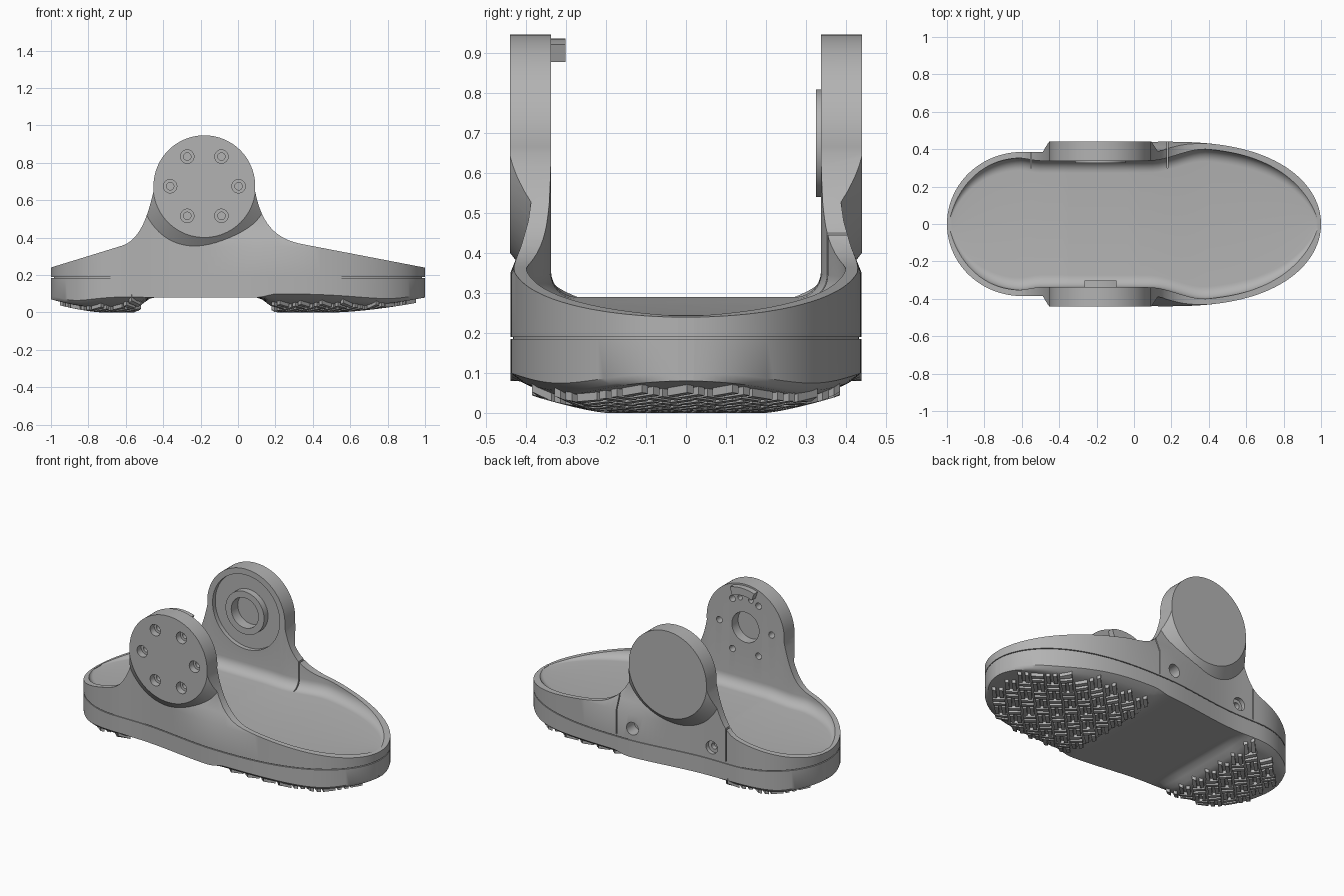
import bpy, bmesh, math
from mathutils import Matrix, Vector
from mathutils.geometry import interpolate_bezier

cube = bpy.data.objects.get("Cube")
if cube:
    bpy.data.objects.remove(cube, do_unlink=True)

grey = bpy.data.materials.new("plain grey")
grey.use_nodes = True
grey.diffuse_color = (0.45, 0.45, 0.45, 1)
grey.node_tree.nodes["Principled BSDF"].inputs["Base Color"].default_value = (0.45, 0.45, 0.45, 1)

AX, AZ, AR = -0.18, 0.675, 0.272      # ankle axis and disc radius
WALL = 0.338                          # inner face of the ankle arms
N = 96
STATIONS = [-math.cos(math.pi * i / N) for i in range(N + 1)]


def clamp(v):
    return max(0.0, min(1.0, v))


def smooth(a, b, v):
    t = clamp((v - a) / (b - a))
    return t * t * (3 - 2 * t)


def half_width(x):
    if x < -0.6:
        w = 0.385 * math.sqrt(max(0, 1 - ((x + 0.6) / 0.4) ** 2))
    elif x < 0.15:
        w = 0.385 + 0.055 * smooth(-0.45, 0.15, x)
    else:
        w = 0.44 * math.sqrt(max(0, 1 - ((x - 0.15) / 0.85) ** 2.6))
    return max(w, 0.02)


def finish(name, bm):
    bmesh.ops.recalc_face_normals(bm, faces=bm.faces)
    mesh = bpy.data.meshes.new(name)
    bm.to_mesh(mesh)
    bm.free()
    mesh.materials.append(grey)
    ob = bpy.data.objects.new(name, mesh)
    bpy.context.collection.objects.link(ob)
    return ob


def loft(name, rings):
    """Closed rings joined by quads and capped at both ends."""
    bm = bmesh.new()
    loops = [[bm.verts.new(p) for p in ring] for ring in rings]
    n = len(loops[0])
    for a, b in zip(loops, loops[1:]):
        for i in range(n):
            bm.faces.new((a[i], a[(i + 1) % n], b[(i + 1) % n], b[i]))
    bm.faces.new(loops[0])
    bm.faces.new(loops[-1])
    return finish(name, bm)


def prism(name, pts, y0, y1):
    return loft(name, [[(x, y, z) for x, z in pts] for y in (y0, y1)])


def box(name, x0, x1, y0, y1, z0, z1):
    return prism(name, [(x0, z0), (x1, z0), (x1, z1), (x0, z1)], y0, y1)


def cyl(name, x, z, r0, y0, y1, r1=None, seg=32):
    bm = bmesh.new()
    place = Matrix.Translation((x, (y0 + y1) / 2, z)) @ Matrix.Rotation(-math.pi / 2, 4, 'X')
    bmesh.ops.create_cone(bm, cap_ends=True, segments=seg, radius1=r0,
                          radius2=r0 if r1 is None else r1, depth=y1 - y0, matrix=place)
    return finish(name, bm)


def boolean(target, tool, op='DIFFERENCE'):
    mod = target.modifiers.new("cut", 'BOOLEAN')
    mod.operation, mod.object, mod.solver = op, tool, 'EXACT'
    bpy.context.view_layer.objects.active = target
    bpy.ops.object.modifier_apply(modifier=mod.name)
    bpy.data.objects.remove(tool, do_unlink=True)


def outline(z, limit=1.0, scale=1.0):
    right = [(x * scale, -min(half_width(x), limit) * scale, z) for x in STATIONS]
    return right + [(x, -y, z) for x, y, z in reversed(right)]


# Upper shell: foot outline that leans inward towards the ankle
body = loft("upper_shell", [outline(0.19), outline(0.35), outline(0.42, 0.412),
                            outline(0.48, 0.395), outline(0.55, 0.385), outline(1.0, 0.385)])
for y0, y1, r0, r1 in ((-0.441, -0.385, 0.274, 0.345), (0.385, 0.441, 0.345, 0.274)):
    boolean(body, cyl("flare", AX, AZ, r0, y0, y1, r1, 96), 'UNION')

# Side profile with the round ankle arms
def bezier(*pts):
    return [(p.x, p.y) for p in interpolate_bezier(*[Vector(p) for p in pts], 14)]

arc = [math.radians(185 - 190 * i / 64) for i in range(65)]
circle = [(AX + AR * math.cos(a), AZ + AR * math.sin(a)) for a in arc]
profile = [(-1.05, 0.1), (-1.05, 0.225)]
profile += bezier((-0.62, 0.357), (-0.53, 0.385), (-0.485, 0.50), circle[0])
profile += circle[1:-1]
profile += bezier(circle[-1], (0.12, 0.50), (0.18, 0.40), (0.33, 0.368))
profile += [(1.05, 0.23), (1.05, 0.1)]
boolean(body, prism("side_profile", profile, -0.6, 0.6), 'INTERSECT')

# Pocket for the inside, with a rounded floor edge
def pocket_ring(x):
    ankle = smooth(-0.62, -0.5, x) * (1 - smooth(0.08, 0.4, x))
    w = (half_width(x) - 0.032) * (1 - ankle) + WALL * ankle
    floor = 0.29 - 0.05 * max(0, x) - 0.078 * max(0, -0.36 - x)
    r = min(0.065, w * 0.8)
    side = [(w - r + r * math.sin(a), floor + r - r * math.cos(a))
            for a in [math.pi / 2 * i / 8 for i in range(9)]] + [(w, 1.1)]
    return [(x, y, z) for y, z in side] + [(x, -y, z) for y, z in reversed(side)]

inner = sorted([x for x in STATIONS if -0.985 < x < 0.985 and abs(x) > 0.001] + [-0.36, 0.0])
boolean(body, loft("pocket", [pocket_ring(x) for x in inner]))

# Left arm: round recess with a bearing ring
boolean(body, cyl("recess", AX, AZ, 0.235, 0.30, 0.365, seg=64))
ring = cyl("bearing_ring", AX, AZ, 0.135, 0.325, 0.37, seg=64)
boolean(ring, cyl("bore", AX, AZ, 0.095, 0.30, 0.40, seg=64))
boolean(body, cyl("bore", AX, AZ, 0.095, 0.30, 0.39, seg=64))

# Right arm: bore, counterbored screw holes and stop key
boolean(body, cyl("bore", AX, AZ, 0.095, -0.40, -0.30, seg=64))
for i in range(6):
    a = math.pi * i / 3
    x, z = AX + 0.183 * math.cos(a), AZ + 0.183 * math.sin(a)
    boolean(body, cyl("counterbore", x, z, 0.036, -0.5, -0.40))
    boolean(body, cyl("screw_hole", x, z, 0.02, -0.5, -0.30, seg=20))
for a in (math.radians(78), math.radians(102)):
    boolean(body, cyl("pin_hole", AX + 0.183 * math.cos(a), AZ + 0.183 * math.sin(a),
                      0.016, -0.38, -0.30, seg=20))
span = [math.radians(71 + 38 * i / 12) for i in range(13)]
key_pts = [(AX + 0.262 * math.cos(a), AZ + 0.262 * math.sin(a)) for a in span]
key_pts += [(AX + 0.215 * math.cos(a), AZ + 0.215 * math.sin(a)) for a in reversed(span)]
key = prism("stop_key", key_pts, -0.345, -0.302)

# Left side panel: seams and screw holes
for x in (-0.55, 0.18):
    boolean(body, box("seam", x - 0.003, x + 0.003, 0.30, 0.6, 0.2, 0.7))
for x in (-0.45, 0.07):
    boolean(body, cyl("panel_hole", x, 0.262, 0.04, 0.36, 0.6))
    boolean(body, cyl("panel_screw_hole", x, 0.262, 0.02, 0.33, 0.6, seg=20))

# Sole with two domed pads and a raised arch
def pad(x):
    return smooth(0.10, 0.21, x) + 1 - smooth(-0.56, -0.45, x)


def bottom(x, y):
    side = 0.06 * clamp((abs(y) - 0.2) / 0.24) ** 1.3
    end = 0.06 * clamp((x - 0.5) / 0.5) ** 1.6 + 0.05 * clamp((-x - 0.72) / 0.28) ** 1.5
    lip = 0.02 * clamp((abs(y) / half_width(x) - 0.85) / 0.15) ** 2
    dome = 0.02 + min(0.065, math.hypot(side, end)) + lip
    return 0.08 + (dome - 0.08) * pad(x)


def sole_ring(x, nt=28):
    ys = [half_width(x) * (2 * j / nt - 1) for j in range(nt + 1)]
    return [(x, y, bottom(x, y)) for y in ys] + [(x, y, 0.185) for y in reversed(ys)]

sole = loft("sole", [sole_ring(x) for x in STATIONS])
core = loft("seam_core", [outline(0.18, scale=0.985), outline(0.2, scale=0.985)])

# Tread: woven pairs of slanted bars under both pads
bm = bmesh.new()
STEP, LONG, THIN = 0.08, 0.035, 0.011
for i in range(-20, 21):
    for j in range(-20, 21):
        cx, cy = (i - j) * STEP * 0.707, (i + j) * STEP * 0.707
        if abs(cx) > 0.95 or abs(cy) > half_width(cx) - 0.045 or pad(cx) < 0.97:
            continue
        turn = math.pi / 4 + (math.pi / 2 if (i + j) % 2 else 0)
        c, s = math.cos(turn), math.sin(turn)
        for off in (-0.02, 0.02):
            low, high = [], []
            for u, v in ((-1, -1), (1, -1), (1, 1), (-1, 1)):
                du, dv = u * LONG, off + v * THIN
                x, y = cx + du * c - dv * s, cy + du * s + dv * c
                z = bottom(x, y)
                low.append(bm.verts.new((x, y, max(0, z - 0.02))))
                high.append(bm.verts.new((x, y, z + 0.012)))
            bm.faces.new(low)
            bm.faces.new(high)
            for k in range(4):
                n = (k + 1) % 4
                bm.faces.new((low[k], low[n], high[n], high[k]))
tread = finish("tread_bars", bm)

# Smooth shading with sharp edges kept
bpy.ops.object.select_all(action='DESELECT')
for ob in (body, ring, key, sole, core):
    ob.select_set(True)
bpy.context.view_layer.objects.active = body
bpy.ops.object.shade_smooth_by_angle(angle=math.radians(30))
